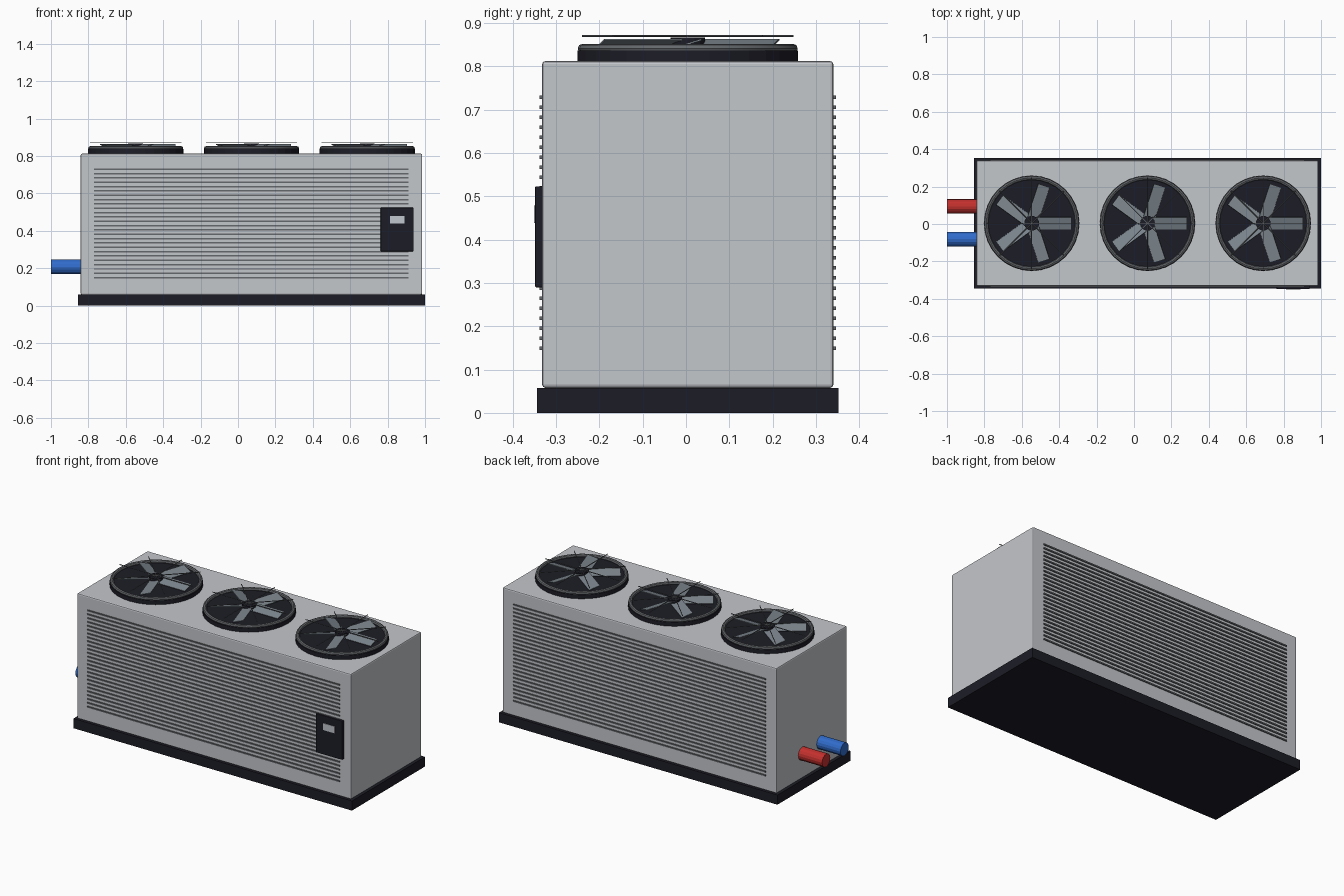
import bpy, math
from mathutils import Matrix

cube = bpy.data.objects.get("Cube")
if cube:
    bpy.data.objects.remove(cube, do_unlink=True)


def material(name, rgb):
    m = bpy.data.materials.new(name)
    m.use_nodes = True
    m.diffuse_color = (*rgb, 1)
    bsdf = next(n for n in m.node_tree.nodes if n.type == 'BSDF_PRINCIPLED')
    bsdf.inputs["Base Color"].default_value = (*rgb, 1)
    return m


CASING = material("casing grey", (0.55, 0.57, 0.6))
DARK = material("dark plastic", (0.012, 0.012, 0.02))
STEEL = material("mid steel", (0.13, 0.14, 0.15))
BLADE = material("blade grey", (0.2, 0.235, 0.265))
SCREEN = material("screen grey", (0.53, 0.57, 0.61))
RED = material("hot pipe red", (0.55, 0.03, 0.027))
BLUE = material("cold pipe blue", (0.03, 0.15, 0.6))


def finish(name, mat, smooth=False):
    o = bpy.context.object
    o.name = name
    o.data.materials.append(mat)
    if smooth:
        bpy.ops.object.shade_smooth_by_angle()
    return o


def box(name, mat, x, y, z, bevel=0):
    """Box from its (low, high) extents on each axis."""
    ends = (x, y, z)
    bpy.ops.mesh.primitive_cube_add(size=1)
    o = finish(name, mat)
    size = Matrix.Diagonal([b - a for a, b in ends]).to_4x4()
    o.data.transform(size)
    o.location = [(a + b) / 2 for a, b in ends]
    if bevel:
        mod = o.modifiers.new("soft edges", 'BEVEL')
        mod.width = bevel
        mod.segments = 2
    return o


def cylinder(name, mat, centre, radius, depth, sides, axis='Z'):
    rot = (0, math.pi / 2, 0) if axis == 'X' else (0, 0, 0)
    bpy.ops.mesh.primitive_cylinder_add(vertices=sides, radius=radius, depth=depth,
                                        location=centre, rotation=rot)
    return finish(name, mat)


# Base and casing
MID_X, MID_Y = 0.072, 0.004
box("base", DARK, (-0.856, 1.0), (-0.344, 0.352), (0, 0.058))
box("casing", CASING, (-0.841, 0.985), (-0.332, 0.34), (0.058, 0.812), bevel=0.007)

# Louvre slats on the front and back
SLATS = 26
for side, y in (("front", (-0.338, -0.328)), ("back", (0.336, 0.346))):
    slat = box(side + "_louvres", STEEL, (-0.77, 0.912), y, (0.145, 0.153))
    array = slat.modifiers.new("rows", 'ARRAY')
    array.count = SLATS
    array.use_relative_offset = False
    array.use_constant_offset = True
    array.constant_offset_displace = (0, 0, 0.0232)

# Control panel
box("control_panel", DARK, (0.763, 0.938), (-0.348, -0.33), (0.29, 0.523), bevel=0.002)
box("control_screen", SCREEN, (0.812, 0.89), (-0.351, -0.346), (0.438, 0.479))

# Water pipes
for name, mat, y in (("hot_pipe", RED, 0.094), ("cold_pipe", BLUE, -0.081)):
    cylinder(name, mat, (-0.91, y, 0.207), 0.039, 0.18, 16, 'X')


def fan(number, x):
    label = f"fan_{number}_"
    cylinder(label + "housing", DARK, (x, MID_Y, 0.822), 0.255, 0.028, 32)
    bpy.ops.mesh.primitive_torus_add(major_segments=32, minor_segments=8,
                                     major_radius=0.243, minor_radius=0.011,
                                     location=(x, MID_Y, 0.841))
    finish(label + "rim", STEEL, True)
    cylinder(label + "hub", DARK, (x, MID_Y, 0.858), 0.04, 0.018, 16)

    # Five pitched blades
    for i in range(5):
        blade = box(f"{label}blade_{i + 1}", BLADE, (0.025, 0.212), (-0.033, 0.033),
                    (-0.002, 0.002))
        blade.data.transform(Matrix.Translation(blade.location))
        blade.location = (x, MID_Y, 0.852)
        turn = Matrix.Rotation(math.tau * i / 5, 4, 'Z')
        blade.data.transform(turn @ Matrix.Rotation(math.radians(17), 4, 'X'))

    # Guard bars crossing over the fan
    for i in range(4):
        bar = cylinder(f"{label}guard_bar_{i + 1}", STEEL, (x, MID_Y, 0.87),
                       0.0025, 0.488, 6, 'X')
        bar.rotation_euler.z = math.pi * i / 4


for n in range(3):
    fan(n + 1, MID_X + (n - 1) * 0.619)
